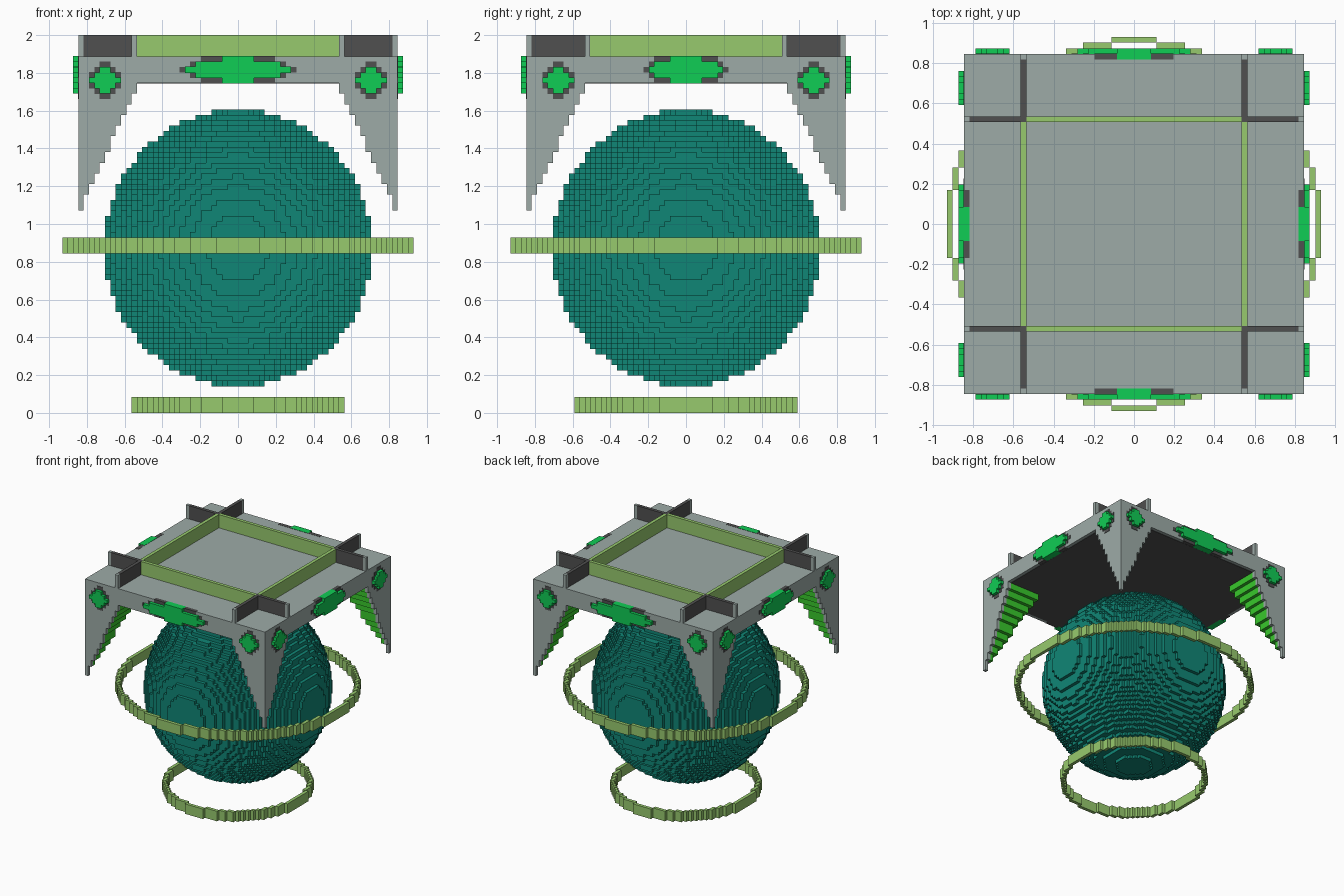
import bpy
import math

if "Cube" in bpy.data.objects:
    bpy.data.objects.remove(bpy.data.objects["Cube"], do_unlink=True)

V = 2 / 71          # edge of one block
SIGNS = (-1, 1)


def material(name, r, g, b):
    m = bpy.data.materials.new(name)
    m.use_nodes = True
    m.diffuse_color = (r, g, b, 1)
    m.node_tree.nodes["Principled BSDF"].inputs["Base Color"].default_value = (r, g, b, 1)
    return m


GREY = material("pale grey", 0.34, 0.41, 0.39)
DARK = material("dark grey", 0.08, 0.08, 0.08)
TEAL = material("teal", 0.005, 0.24, 0.18)
LIME = material("light green", 0.31, 0.59, 0.155)
BRIGHT = material("bright green", 0.005, 0.61, 0.09)
LEAF = material("leaf green", 0.04, 0.58, 0.025)


def make(name, verts, faces, mat):
    mesh = bpy.data.meshes.new(name)
    mesh.from_pydata([tuple(c * V for c in v) for v in verts], [], faces)
    mesh.materials.append(mat)
    obj = bpy.data.objects.new(name, mesh)
    bpy.context.collection.objects.link(obj)
    return obj


def boxes(name, spans, mat):
    """One object from many boxes, each (x0, x1, y0, y1, z0, z1) in blocks."""
    verts, faces = [], []
    for x0, x1, y0, y1, z0, z1 in spans:
        x0, x1 = sorted((x0, x1))
        y0, y1 = sorted((y0, y1))
        n = len(verts)
        verts += [(x, y, z) for z in (z0, z1)
                  for x, y in ((x0, y0), (x1, y0), (x1, y1), (x0, y1))]
        faces += [(n + 3, n + 2, n + 1, n), (n + 4, n + 5, n + 6, n + 7)]
        for i in range(4):
            j = (i + 1) % 4
            faces.append((n + i, n + j, n + 4 + j, n + 4 + i))
    return make(name, verts, faces, mat)


def blocks(name, cells, mat):
    """Outer skin of a set of unit blocks."""
    index, faces = {}, []
    for cell in cells:
        for axis in range(3):
            for side in (0, 1):
                near = list(cell)
                near[axis] += 2 * side - 1
                if tuple(near) in cells:
                    continue
                a, b = (axis + 1) % 3, (axis + 2) % 3
                quad = []
                for da, db in ((0, 0), (1, 0), (1, 1), (0, 1)):
                    p = list(cell)
                    p[axis] += side
                    p[a] += da
                    p[b] += db
                    quad.append(index.setdefault(tuple(p), len(index)))
                faces.append(quad if side else quad[::-1])
    return make(name, list(index), faces, mat)


# Globe
R, H, MID = 25.2, 26, 31
blocks("globe", {(x, y, z + MID)
                 for x in range(-26, 26) for y in range(-26, 26) for z in range(-26, 26)
                 if ((x + .5) / R) ** 2 + ((y + .5) / R) ** 2 + ((z + .5) / H) ** 2 <= 1}, TEAL)


# Rings, one block thick
def ring(name, rx, ry, z0):
    disc = {(x, y) for x in range(-34, 34) for y in range(-34, 34)
            if ((x + .5) / rx) ** 2 + ((y + .5) / ry) ** 2 <= 1}
    edge = [(x, y) for x, y in disc
            if not {(x + 1, y), (x - 1, y), (x, y + 1), (x, y - 1)} <= disc]
    blocks(name, {(x, y, z) for x, y in edge for z in range(z0, z0 + 3)}, LIME)


ring("orbit_ring", 33, 32.75, 30)
ring("base_ring", 20, 20.75, 0)

# Canopy slab with its dark ceiling
boxes("canopy_slab", [(-30, 30, -30, 30, 62, 67)], GREY)
boxes("canopy_ceiling", [(-29, 29, -29, 29, 61.9, 62.1)], DARK)

# Low wall on the canopy
wall = []
for s in SIGNS:
    wall += [(19 * s, 20 * s, -18, 18, 67, 71), (-19, 19, 18 * s, 19 * s, 67, 71)]
boxes("roof_wall", wall, LIME)

# Crossing fins at the wall corners, with grey tips
fins, tips = [], []
for sx in SIGNS:
    for sy in SIGNS:
        fins += [(19 * sx, 20 * sx, 18 * sy, 29 * sy, 67, 71),
                 (20 * sx, 29 * sx, 18 * sy, 19 * sy, 67, 71)]
        tips += [(19 * sx, 20 * sx, 29 * sy, 30 * sy, 67, 71),
                 (29 * sx, 30 * sx, 18 * sy, 19 * sy, 67, 71)]
boxes("roof_fins", fins, DARK)
boxes("fin_tips", tips, GREY)

# Tapering corner legs: grey outer shell, green stepped core
shell, core = [], []


def step_base(w):
    return 38 + math.ceil((w - 1) * 24 / 11)


for sx in SIGNS:
    for sy in SIGNS:
        for w in range(1, 12):
            z0, z1, inner = step_base(w), step_base(w + 1), 30 - w
            shell.append((29 * sx, 30 * sx, inner * sy, 30 * sy, z0, z1))
            if w > 1:
                shell.append((inner * sx, 29 * sx, 29 * sy, 30 * sy, z0, z1))
                core.append((inner * sx, 29 * sx, inner * sy, 29 * sy, z0, z1))
boxes("leg_shells", shell, GREY)
boxes("leg_cores", core, LEAF)

# Badges: raised green shape over a flush dark border
gems, borders = [], []


def badge_row(on_x, side, centre, dark, green, z):
    for out, half, lo, hi, grow in ((borders, dark, 29, 30.1, .05), (gems, green, 29, 31, .08)):
        u0, u1 = centre - half, centre + half
        d0, d1 = lo * side, hi * side
        zs = (z - grow, z + 1 + grow) if out is borders or abs(centre) < 1 else (z, z + 1)
        out.append((d0, d1, u0, u1, *zs) if on_x else (u0, u1, d0, d1, *zs))


for on_x, rows, corner in ((False, ((11, 10), (9, 8), (7, 3)), 25),
                           (True, ((8, 7), (7, 6), (6, 3)), 24)):
    for side in SIGNS:
        for dz in range(-2, 3):
            badge_row(on_x, side, 0, *rows[abs(dz)], 64 + dz)
        for s in SIGNS:
            for dz in range(-3, 4):
                a = abs(dz)
                badge_row(on_x, side, corner * s, min(3, 4 - a), 3 - a, 62 + dz)
gems = [g for g in gems if g[0] != g[1] and g[2] != g[3]]
boxes("badge_borders", borders, DARK)
boxes("badge_gems", gems, BRIGHT)
